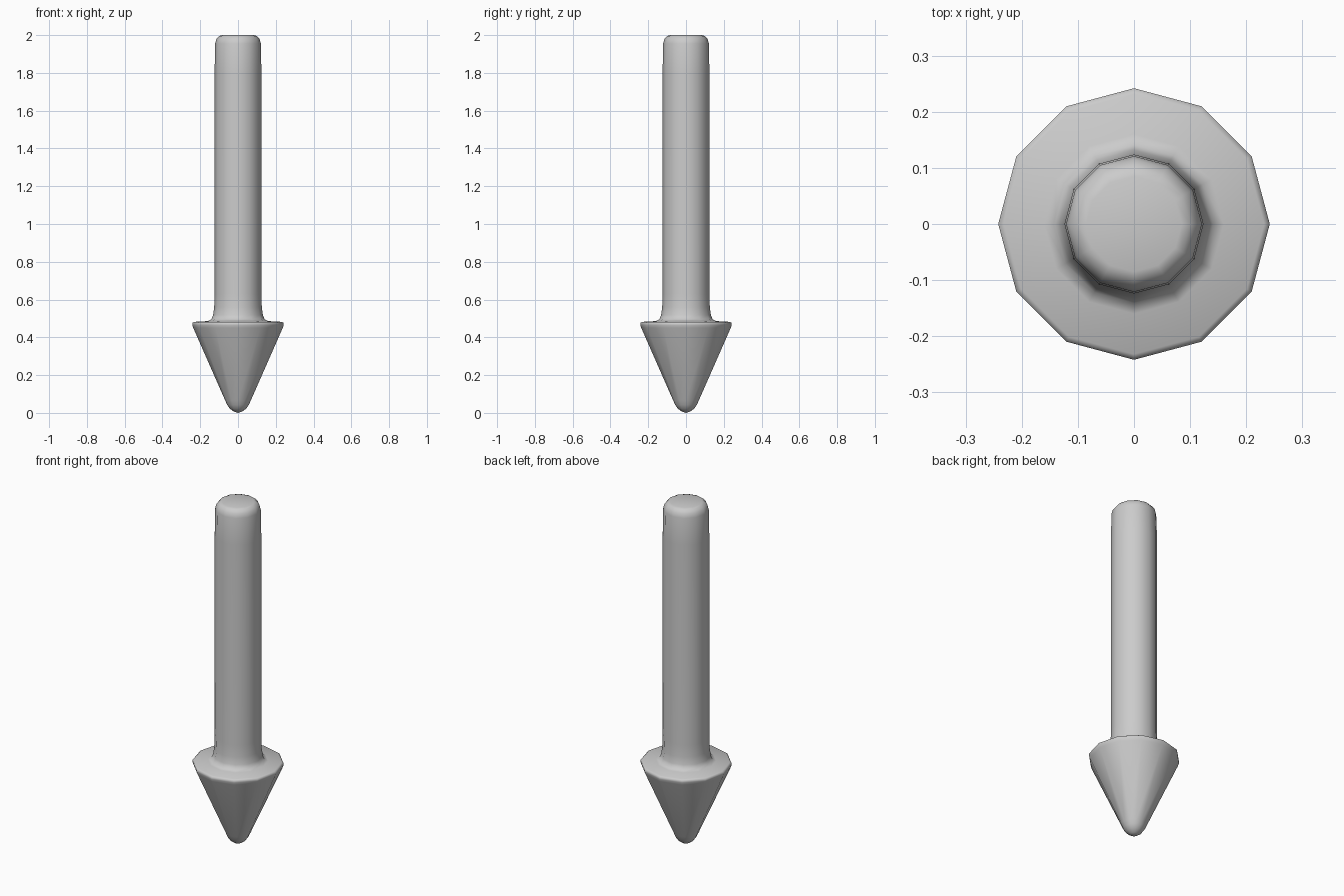
import bpy, bmesh, math

if "Cube" in bpy.data.objects:
    bpy.data.objects.remove(bpy.data.objects["Cube"])

SIDES = 12

# Half profile (radius, height) from the tip up to the shaft end
profile = [(0, 0), (0.022, 0.007), (0.043, 0.022), (0.057, 0.042), (0.068, 0.066),
           (0.237, 0.45), (0.242, 0.465), (0.242, 0.476), (0.232, 0.482),
           (0.16, 0.486), (0.141, 0.496), (0.132, 0.518), (0.126, 0.56),
           (0.124, 0.63), (0.124, 1.80), (0.121, 1.955), (0.115, 1.978),
           (0.10, 1.995), (0.085, 2.0), (0, 2.0)]


def lathe(name, points, sides):
    bm = bmesh.new()
    verts = [bm.verts.new((r, 0, z)) for r, z in points]
    edges = [bm.edges.new(pair) for pair in zip(verts, verts[1:])]
    bmesh.ops.spin(bm, geom=verts + edges, axis=(0, 0, 1), cent=(0, 0, 0),
                   angle=math.tau, steps=sides, use_duplicate=False)
    bmesh.ops.remove_doubles(bm, verts=bm.verts, dist=0.0005)
    bmesh.ops.recalc_face_normals(bm, faces=bm.faces)
    for face in bm.faces:
        face.smooth = True
    mesh = bpy.data.meshes.new(name)
    bm.to_mesh(mesh)
    bm.free()
    obj = bpy.data.objects.new(name, mesh)
    bpy.context.collection.objects.link(obj)
    return obj


# Arrow: pointed cone head below, rounded shaft above
lathe("down_arrow", profile, SIDES)
